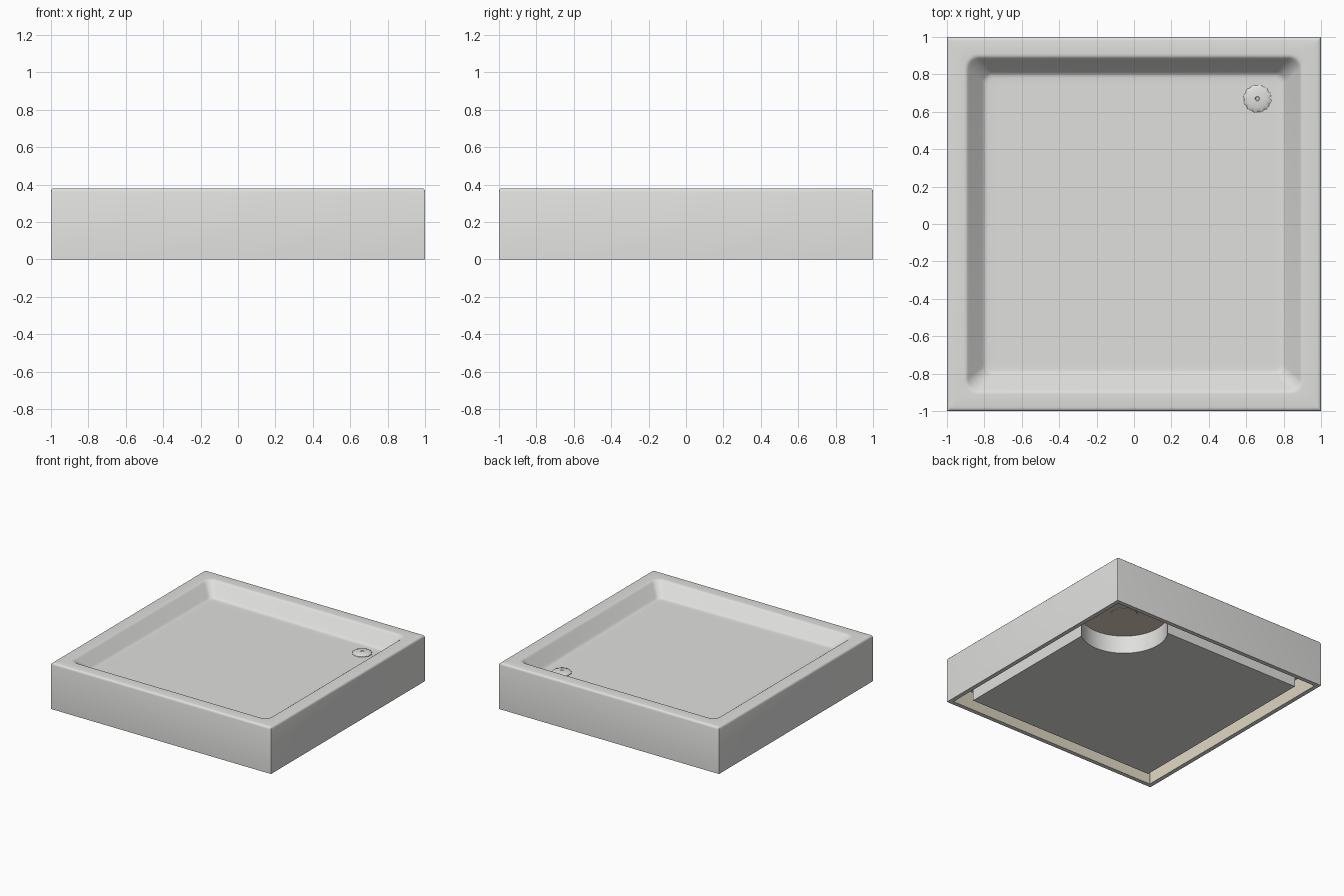
import bpy, bmesh
from math import sin, cos, pi, radians, atan2, sqrt

cube = bpy.data.objects.get("Cube")
if cube:
    bpy.data.objects.remove(cube)


def material(name, rgb):
    m = bpy.data.materials.new(name)
    m.use_nodes = True
    m.diffuse_color = (*rgb, 1)
    m.node_tree.nodes["Principled BSDF"].inputs["Base Color"].default_value = (*rgb, 1)
    return m


white = material("white_acrylic", (0.74, 0.74, 0.73))
beige = material("beige_backing", (0.74, 0.68, 0.54))


def make_object(name, bm, mats, smooth=True):
    bmesh.ops.recalc_face_normals(bm, faces=bm.faces)
    mesh = bpy.data.meshes.new(name)
    bm.to_mesh(mesh)
    bm.free()
    for m in mats:
        mesh.materials.append(m)
    ob = bpy.data.objects.new(name, mesh)
    bpy.context.collection.objects.link(ob)
    if smooth:
        bpy.ops.object.select_all(action='DESELECT')
        ob.select_set(True)
        bpy.context.view_layer.objects.active = ob
        bpy.ops.object.shade_smooth_by_angle(angle=radians(35))
    return ob


def rounded_square(half, r, steps=6):
    pts = []
    for q, (sx, sy) in enumerate([(1, 1), (-1, 1), (-1, -1), (1, -1)]):
        for i in range(steps + 1):
            a = (q + i / steps) * pi / 2
            pts.append((sx * (half - r) + r * cos(a), sy * (half - r) + r * sin(a)))
    return pts


def loft(bm, loops):
    """Skin a list of equal loops and cap both ends; returns faces per band."""
    rings = [[bm.verts.new(p) for p in loop] for loop in loops]
    n = len(rings[0])
    bands = [[bm.faces.new((a[i], a[(i + 1) % n], b[(i + 1) % n], b[i])) for i in range(n)]
             for a, b in zip(rings, rings[1:])]
    caps = [bm.faces.new(rings[0]), bm.faces.new(rings[-1])]
    return bands, caps


DRAIN_X, DRAIN_Y = 0.66, 0.67
CEILING = 0.15


def floor_fall(x, y):
    return -0.009 * (x + y)


# Tray: skirt, rounded rim, sloping basin walls and a floor falling to the drain
# Each row: half width, height, corner radius, share of the floor fall
profile = [
    (0.965, CEILING, 0.003, 0), (0.965, 0.0, 0.003, 0),
    (1.0, 0.0, 0.004, 0), (1.0, 0.362, 0.004, 0),
    (0.997, 0.372, 0.005, 0), (0.991, 0.378, 0.006, 0), (0.98, 0.38, 0.008, 0),
    (0.91, 0.38, 0.07, 0), (0.898, 0.379, 0.066, 0), (0.889, 0.373, 0.062, 0),
    (0.881, 0.362, 0.06, 0.1), (0.815, 0.298, 0.05, 0.9),
    (0.806, 0.286, 0.048, 1), (0.795, 0.279, 0.045, 1),
    (0.78, 0.277, 0.04, 1), (0.74, 0.277, 0.03, 1),
]
loops = [[(x, y, z + w * floor_fall(x, y)) for x, y in rounded_square(h, r)]
         for h, z, r, w in profile]
bm = bmesh.new()
bands, caps = loft(bm, loops)
for f in bands[0] + [caps[0]]:
    f.material_index = 1
make_object("shower_tray", bm, [white, beige])

# Base board with a round cut-out that opens at the drain corner
B, R = 0.86, 0.33
dx, dy = B - DRAIN_X, B - DRAIN_Y
start = atan2(-sqrt(R * R - dx * dx), dx)
end = atan2(dy, -sqrt(R * R - dy * dy)) - 2 * pi
outline = [(-B, B), (-B, -B), (B, -B)]
for i in range(41):
    a = start + (end - start) * i / 40
    outline.append((DRAIN_X + R * cos(a), DRAIN_Y + R * sin(a)))
bm = bmesh.new()
loft(bm, [[(x, y, z) for x, y in outline] for z in (0.002, CEILING + 0.01)])
make_object("base_board", bm, [white])


def lathe(name, rows, mat, scallop=0.0, n=48):
    """Round part over the drain from (radius, height) rows."""
    loops = []
    for k, (r, z) in enumerate(rows):
        loop = []
        for i in range(n):
            rr = r - (scallop if k < 2 and i % 4 < 2 else 0)
            a = 2 * pi * i / n
            loop.append((DRAIN_X + rr * cos(a), DRAIN_Y + rr * sin(a), z))
        loops.append(loop)
    bm = bmesh.new()
    loft(bm, loops)
    return make_object(name, bm, [mat])


# Domed drain cover with a notched edge and a small dimple
z0 = 0.277 + floor_fall(DRAIN_X, DRAIN_Y)
lathe("drain_cover",
      [(0.075, z0 - 0.004), (0.075, z0 + 0.004), (0.07, z0 + 0.007), (0.05, z0 + 0.012),
       (0.03, z0 + 0.015), (0.012, z0 + 0.016), (0.009, z0 + 0.012)],
      white, scallop=0.004)

# Drain outlet under the tray
lathe("drain_outlet", [(0.1, CEILING - 0.004), (0.1, CEILING + 0.01)], beige)
